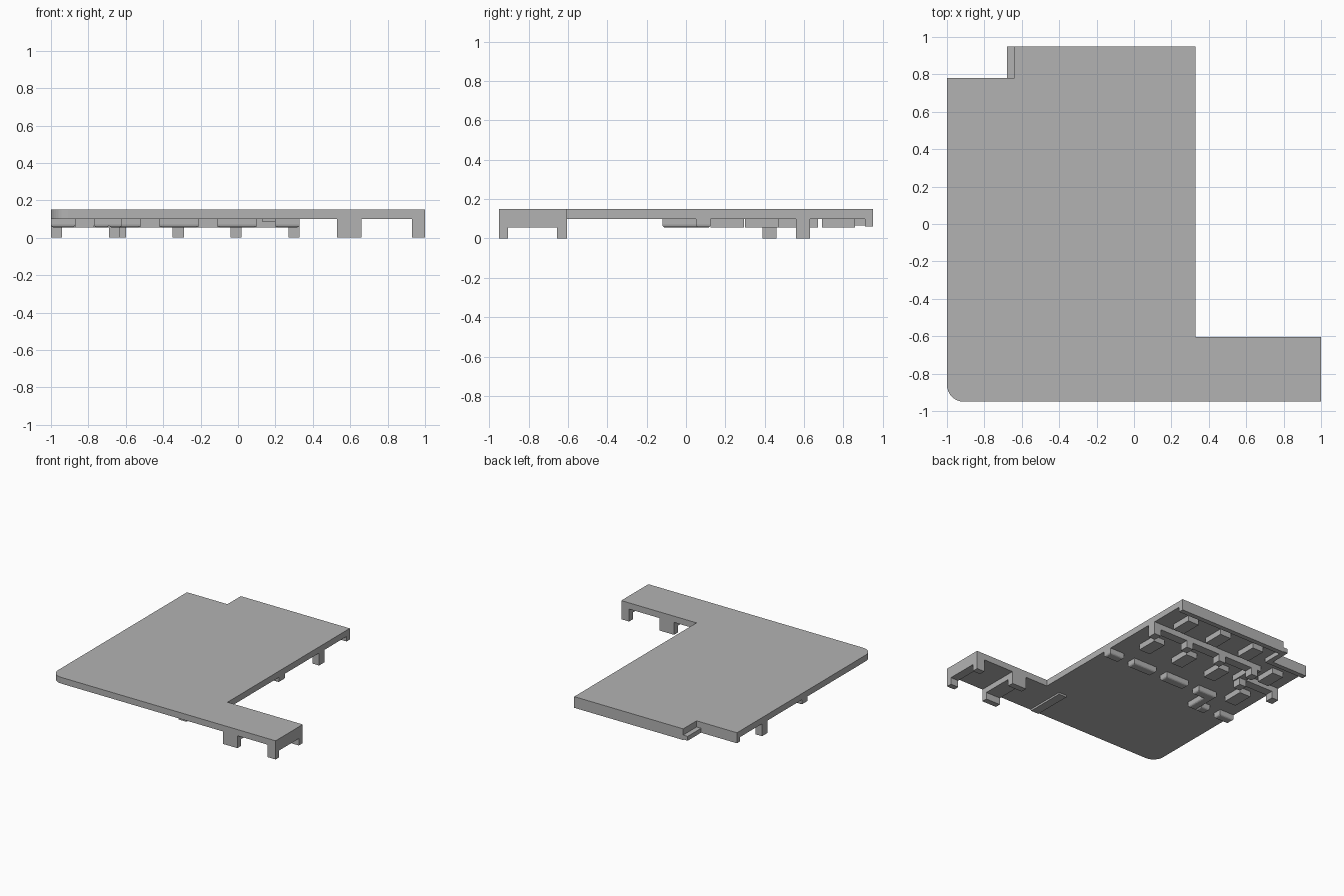
import bpy
import bmesh
import math

cube = bpy.data.objects.get("Cube")
if cube:
    bpy.data.objects.remove(cube, do_unlink=True)

grey = bpy.data.materials.new("plain grey")
grey.use_nodes = True
color = (0.45, 0.45, 0.45, 1)
grey.diffuse_color = color
grey.node_tree.nodes["Principled BSDF"].inputs["Base Color"].default_value = color

UNDER = 0.10   # underside of the slab
RIB = 0.055    # lower edge of the ribs


def prism(name, outline, z0, z1):
    """Extrude a flat outline between two heights."""
    bm = bmesh.new()
    face = bm.faces.new([bm.verts.new((x, y, z0)) for x, y in outline])
    top = bmesh.ops.extrude_face_region(bm, geom=[face])["geom"]
    verts = [v for v in top if isinstance(v, bmesh.types.BMVert)]
    bmesh.ops.translate(bm, verts=verts, vec=(0, 0, z1 - z0))
    bmesh.ops.recalc_face_normals(bm, faces=bm.faces)
    mesh = bpy.data.meshes.new(name)
    bm.to_mesh(mesh)
    bm.free()
    mesh.materials.append(grey)
    obj = bpy.data.objects.new(name, mesh)
    bpy.context.collection.objects.link(obj)
    return obj


def box(name, x0, x1, y0, y1, z0=RIB, z1=UNDER):
    return prism(name, [(x0, y0), (x1, y0), (x1, y1), (x0, y1)], z0, z1)


def soften(obj, width=0.015):
    """Round the lower edges of a rib."""
    mod = obj.modifiers.new("rounding", "BEVEL")
    mod.width = width
    mod.segments = 3
    mod.limit_method = "WEIGHT"
    weights = obj.data.attributes.new("bevel_weight_edge", "FLOAT", "EDGE")
    for e in obj.data.edges:
        low = all(obj.data.vertices[v].co.z < RIB + 0.001 for v in e.vertices)
        weights.data[e.index].value = 1.0 if low else 0.0


# Slab with an arm, a stepped back and one rounded front corner
r = 0.09
corner = [(-1 + r - r * math.cos(a), -0.95 + r - r * math.sin(a))
          for a in (math.pi / 2 * i / 8 for i in range(9))]
prism("slab", corner + [(1, -0.95), (1, -0.605), (0.33, -0.605), (0.33, 0.95),
                        (-0.64, 0.95), (-0.64, 0.78), (-1, 0.78)], UNDER, 0.15)

# Brackets under the arm: a cross rib on two legs
for name, x0, x1 in (("middle", 0.53, 0.66), ("end", 0.93, 1.0)):
    box(name + "_bracket_rib", x0, x1, -0.95, -0.605)
    box(name + "_bracket_front_leg", x0, x1, -0.95, -0.905, 0, RIB)
    box(name + "_bracket_back_leg", x0, x1, -0.655, -0.605, 0, RIB)
box("shallow_rib", 0.13, 0.20, -0.94, -0.62, 0.085)

# Back rims
box("back_rim", -0.64, 0.33, 0.91, 0.95, 0.06)
box("back_step_rim", -0.68, -0.64, 0.78, 0.95, 0.065)
box("back_side_rim", -1, -0.64, 0.74, 0.78, 0.065)

# Long support rib, its step and the short support rib
box("long_support_rib", -0.66, 0.33, 0.56, 0.63)
box("support_step", -0.69, -0.62, 0.39, 0.63)
box("short_support_rib", -1, -0.69, 0.39, 0.46)
for x in (0.27, -0.04, -0.35, -0.66):
    box("support_leg", x, x + 0.06, 0.56, 0.63, 0, RIB)
for x in (-1, -0.69):
    box("short_support_leg", x, x + 0.06, 0.39, 0.46, 0, RIB)

# Front row of interrupted ribs, stepping forward on one side
for x0, x1 in ((0.20, 0.33), (-0.11, 0.10), (-0.42, -0.21), (-0.69, -0.52)):
    soften(box("front_rib", x0, x1, 0.05, 0.125))
for x0, x1 in ((-0.77, -0.69), (-1, -0.87)):
    soften(box("front_side_rib", x0, x1, -0.12, -0.05))
soften(box("front_step", -0.69, -0.62, -0.12, 0.125))

# Dividers between the bays
for x in (0.10, -0.21, -0.52):
    for y in (0.30, 0.69):
        box("divider", x, x + 0.10, y, y + 0.17)
for y in (0.125, 0.50):
    box("side_divider", -0.87, -0.77, y, y + 0.17)
